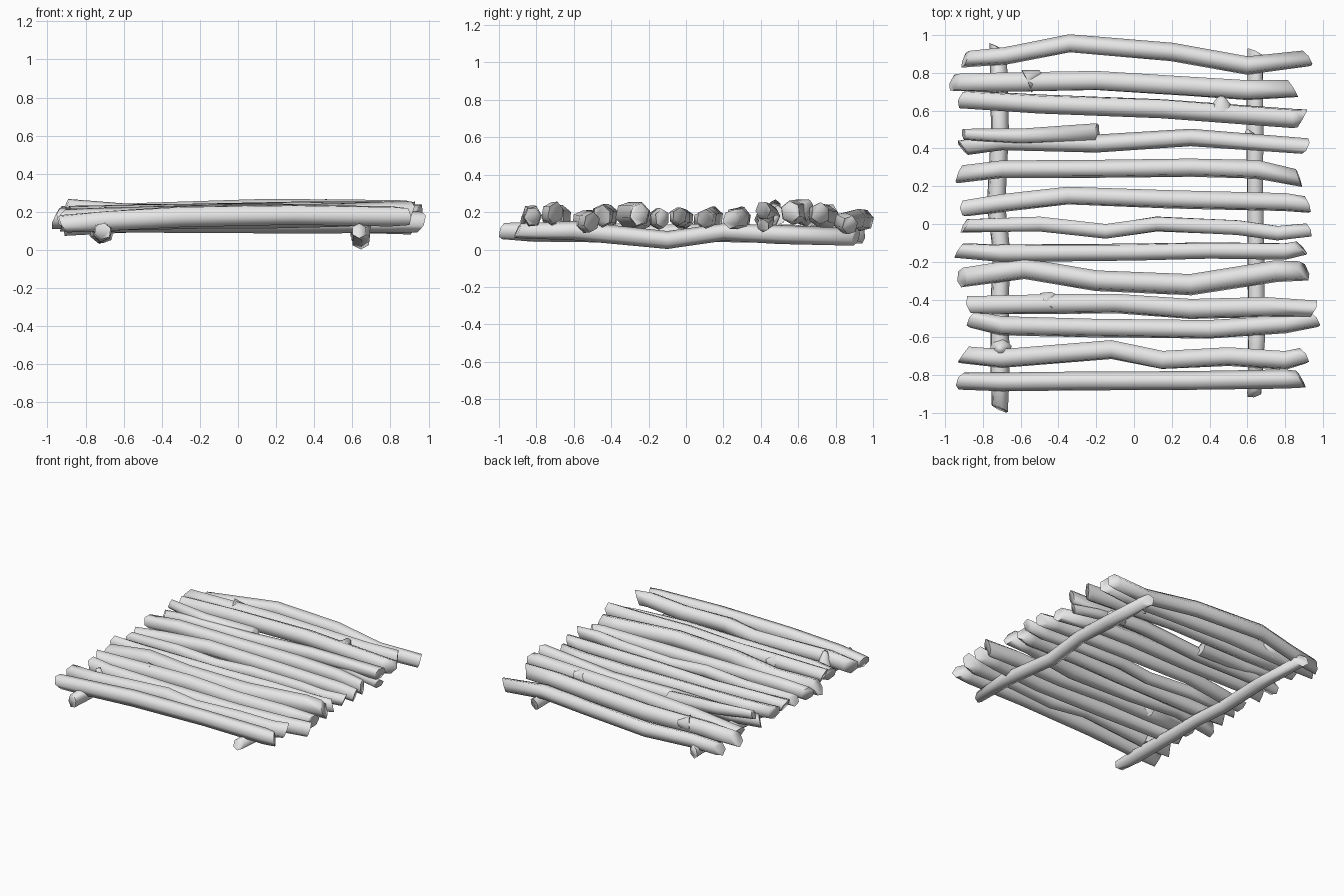
import bpy, bmesh, math, random
from mathutils import Vector

cube = bpy.data.objects.get("Cube")
if cube:
    bpy.data.objects.remove(cube, do_unlink=True)

rng = random.Random(4)
SIDES = 6

wood = bpy.data.materials.new("plain grey wood")
wood.use_nodes = True
GREY = (0.8, 0.8, 0.8, 1)
wood.diffuse_color = GREY
wood.node_tree.nodes["Principled BSDF"].inputs["Base Color"].default_value = GREY


def branch(name, points, radii, slant=0.5, roll=None, tall=1.0):
    """Rough six-sided stick along a path, with obliquely cut ends."""
    points = [Vector(p) for p in points]
    last = len(points) - 1
    roll = rng.uniform(0, math.tau / SIDES) if roll is None else roll
    bm = bmesh.new()
    rings = []
    for i, centre in enumerate(points):
        along = (points[min(i + 1, last)] - points[max(i - 1, 0)]).normalized()
        guide = Vector((0, 1, 0)) if abs(along.z) > 0.8 else Vector((0, 0, 1))
        side = guide.cross(along).normalized()
        up = along.cross(side)
        phase = rng.uniform(0, math.tau)
        ring = []
        for k in range(SIDES):
            angle = roll + math.tau * k / SIDES
            reach = radii[i] * rng.uniform(0.97, 1.08)
            pos = centre + (side * math.cos(angle) + up * math.sin(angle) * tall) * reach
            # Slant the cut at each tip back into the stick
            if i in (0, last):
                inward = 1 if i == 0 else -1
                pos += along * inward * slant * radii[i] * (1 + math.cos(angle - phase))
            ring.append(bm.verts.new(pos))
        rings.append(ring)
    for a, b in zip(rings, rings[1:]):
        for k in range(SIDES):
            n = (k + 1) % SIDES
            bm.faces.new((a[k], a[n], b[n], b[k]))
    bm.faces.new(rings[0][::-1])
    bm.faces.new(rings[-1])
    bmesh.ops.recalc_face_normals(bm, faces=bm.faces[:])
    mesh = bpy.data.meshes.new(name)
    bm.to_mesh(mesh)
    bm.free()
    mesh.materials.append(wood)
    obj = bpy.data.objects.new(name, mesh)
    bpy.context.collection.objects.link(obj)
    bpy.ops.object.select_all(action="DESELECT")
    obj.select_set(True)
    bpy.context.view_layer.objects.active = obj
    bpy.ops.object.shade_smooth_by_angle(angle=math.radians(80))


def deck_log(number, path, heights, radius):
    """Cross log: plan path plus heights at left end, middle and right end."""
    start, middle, end = heights
    points, radii = [], []
    for i, (x, y) in enumerate(path):
        target = start if x < 0 else end
        points.append((x, y, middle + (target - middle) * abs(x) ** 1.4))
        tip = i in (0, len(path) - 1)
        radii.append(radius * (0.9 if tip else 1))
    branch(f"deck_log_{number}", points, radii, slant=0.6, tall=1.15)


def knot(name, base, tip, radius):
    """Short broken twig stub."""
    branch(name, (base, tip), (radius, radius * 0.3), slant=0.2)


# Deck logs from back to front
deck_log(1, [(-.92, .87), (-.68, .89), (-.34, .955), (.2, .91), (.6, .84), (.94, .88)],
         (.12, .165, .125), .048)
deck_log(2, [(-.98, .75), (-.7, .75), (-.2, .76), (.3, .73), (.6, .71), (.87, .72)],
         (.17, .175, .2), .056)
deck_log(3, [(-.93, .66), (-.5, .635), (.15, .61), (.84, .56), (.92, .56)],
         (.155, .205, .2), .055)
deck_log(4, [(-.93, .4), (-.7, .435), (-.2, .425), (.3, .46), (.93, .41)],
         (.16, .17, .215), .045)
deck_log(5, [(-.95, .26), (-.7, .29), (-.2, .29), (.3, .3), (.65, .29), (.9, .24)],
         (.175, .17, .16), .049)
deck_log(6, [(-.92, .08), (-.7, .11), (-.35, .15), (.2, .13), (.8, .115), (.94, .1)],
         (.15, .175, .165), .049)
deck_log(7, [(-.92, -.01), (-.5, 0), (-.15, -.04), (.12, 0), (.55, -.02), (.76, -.05), (.94, -.03)],
         (.16, .165, .18), .043)
deck_log(8, [(-.95, -.14), (-.7, -.155), (0, -.15), (.4, -.14), (.8, -.145), (.91, -.12)],
         (.165, .165, .165), .048)
deck_log(9, [(-.94, -.29), (-.58, -.235), (-.2, -.3), (.3, -.32), (.75, -.25), (.93, -.25)],
         (.15, .185, .19), .057)
deck_log(10, [(-.89, -.43), (-.45, -.425), (-.1, -.42), (.3, -.45), (.7, -.44), (.97, -.45)],
         (.175, .18, .18), .054)
deck_log(11, [(-.88, -.5), (-.7, -.54), (-.2, -.55), (.4, -.56), (.8, -.53), (.98, -.5)],
         (.155, .15, .145), .051)
deck_log(12, [(-.93, -.69), (-.7, -.71), (-.12, -.665), (.15, -.72), (.5, -.7), (.8, -.72), (.92, -.69)],
         (.155, .175, .2), .053)
deck_log(13, [(-.94, -.83), (-.7, -.835), (-.3, -.83), (.3, -.83), (.8, -.82), (.91, -.82)],
         (.13, .185, .175), .049)

# Limbs forking from the fourth log
branch("left_fork", [(-.91, .475, .235), (-.6, .465, .195), (-.18, .485, .18)],
       (.03, .043, .05), slant=0.3, tall=1.1)
branch("right_fork", [(.45, .45, .17), (.7, .43, .15), (.91, .41, .125)],
       (.035, .04, .035), slant=0.5)

# Broken twig stubs
knot("knot_back", (-.58, .75, .18), (-.49, .8, .19), .065)
knot("knot_third", (.46, .6, .2), (.46, .67, .255), .065)
knot("knot_front", (-.46, -.42, .18), (-.42, -.365, .19), .06)
knot("knot_right_rail", (.63, .42, .09), (.6, .49, .18), .045)
knot("knot_left_rail", (-.71, -.66, .09), (-.71, -.66, .23), .06)

# Two long rails underneath
branch("left_rail", [(-.71, -1, .1), (-.71, -.8, .095), (-.71, -.4, .09), (-.7, -.15, .085),
                     (-.73, .1, .09), (-.71, .5, .085), (-.72, .96, .08)],
       (.045, .052, .05, .048, .048, .05, .046))
branch("right_rail", [(.635, -.92, .1), (.65, -.6, .1), (.645, -.1, .05), (.64, .2, .095),
                      (.64, .5, .08), (.64, .93, .065)],
       (.04, .05, .048, .046, .05, .045), roll=math.radians(30))
